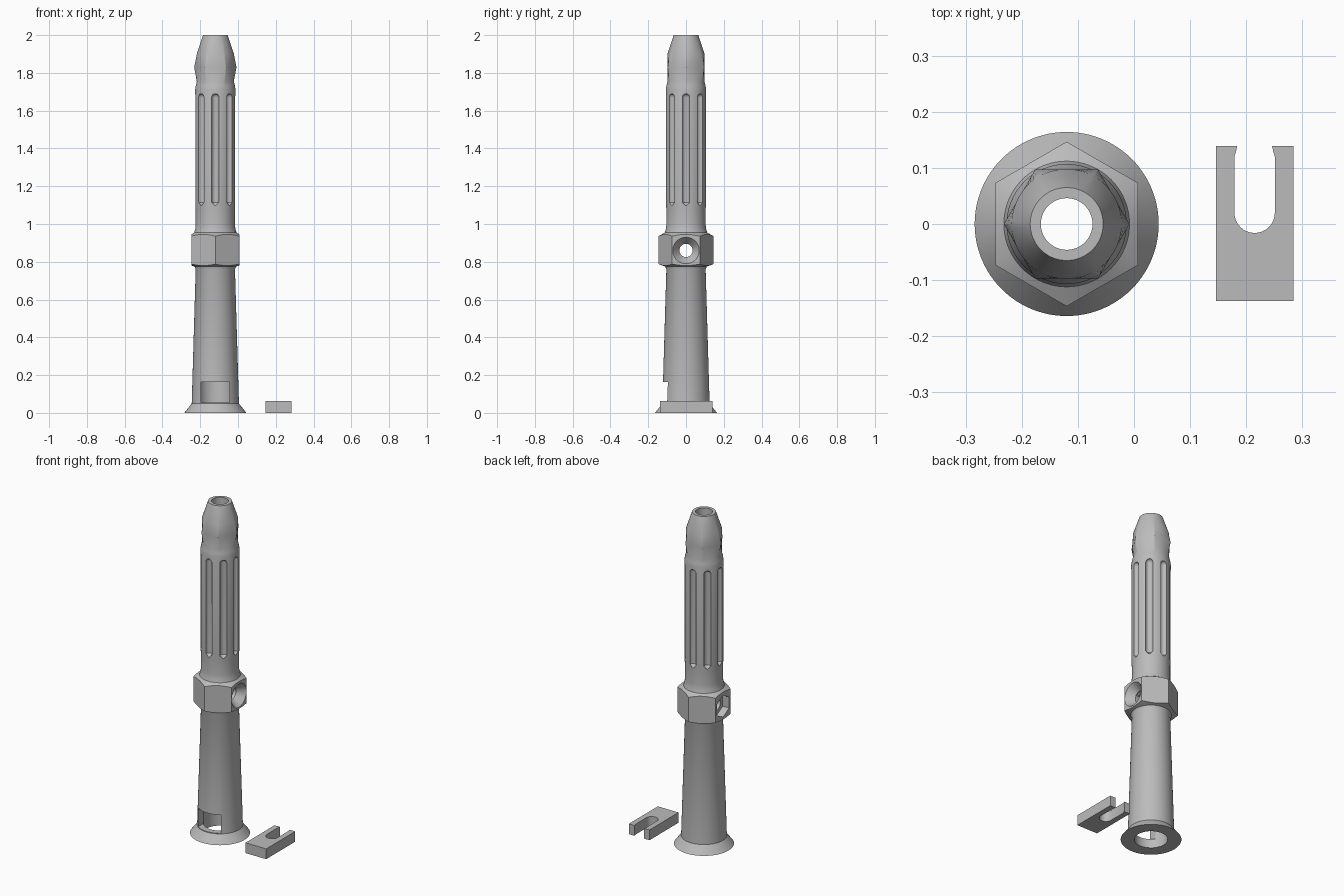
import bpy, bmesh, math
from math import pi, cos, sin

cube = bpy.data.objects.get("Cube")
if cube:
    bpy.data.objects.remove(cube, do_unlink=True)

AXIS_X = -0.12      # centre line of the tube
HOLE_Z = 0.86       # height of the cross hole
SEGS = 96

grey = bpy.data.materials.new("plain_grey")
grey.use_nodes = True
grey.diffuse_color = (0.5, 0.5, 0.5, 1)
grey.node_tree.nodes["Principled BSDF"].inputs["Base Color"].default_value = (0.5, 0.5, 0.5, 1)


def finish(name, bm):
    bmesh.ops.recalc_face_normals(bm, faces=bm.faces)
    mesh = bpy.data.meshes.new(name)
    bm.to_mesh(mesh)
    bm.free()
    mesh.materials.append(grey)
    obj = bpy.data.objects.new(name, mesh)
    bpy.context.collection.objects.link(obj)
    return obj


def lathe(name, rings, segs, closed=False):
    """Loft rings; each ring is (radius, z) or a function of angle giving it."""
    bm = bmesh.new()
    loops = []
    for ring in rings:
        loop = []
        for i in range(segs):
            a = 2 * pi * i / segs
            r, z = ring(a) if callable(ring) else ring
            loop.append(bm.verts.new((r * cos(a), r * sin(a), z)))
        loops.append(loop)
    pairs = list(zip(loops, loops[1:]))
    if closed:
        pairs.append((loops[-1], loops[0]))
    else:
        bm.faces.new(loops[0])
        bm.faces.new(loops[-1])
    for low, high in pairs:
        for i in range(segs):
            j = (i + 1) % segs
            bm.faces.new((low[i], low[j], high[j], high[i]))
    return finish(name, bm)


def smooth(obj):
    bpy.ops.object.select_all(action='DESELECT')
    obj.select_set(True)
    bpy.context.view_layer.objects.active = obj
    bpy.ops.object.shade_smooth_by_angle(angle=math.radians(28))


def hex_radius(a, apothem, first_corner):
    """Radius of a hexagon at an angle."""
    return apothem / cos((a - first_corner) % (pi / 3) - pi / 6)


# Hexagonal collar rings, chamfered by a shallow cone at both ends
def collar(base_z, slope):
    def ring(a):
        r = hex_radius(a, 0.127, pi / 2)
        return r, base_z + slope * (r - 0.127)
    return ring


# Six raised points around the neck
def neck_points(a):
    return hex_radius(a, 0.097, 0), 1.83


outer = [(0.164, 0), (0.125, 0.05), (0.104, 0.76), (0.110, 0.775),
         collar(0.78, 0.4), collar(0.945, -0.5),
         (0.112, 0.955), (0.106, 0.975), (0.104, 1.0), (0.104, 1.08),
         (0.107, 1.12), (0.107, 1.71), (0.104, 1.73), (0.098, 1.755),
         neck_points, (0.098, 1.9), (0.065, 2.0)]
bore = [(0.046, 2.0), (0.046, 0.72), (0.08, 0.66), (0.09, 0.17), (0.09, 0)]
body = lathe("tube_body", outer + bore, SEGS, closed=True)

# Flute cutter: pointed foot, domed top
cutters = []
dome = [(0.02 * cos(t * pi / 12), 1.67 + 0.02 * sin(t * pi / 12)) for t in range(6)]
for k in range(8):
    a = k * pi / 4
    flute = lathe("flute_cutter", [(0.001, 1.095), (0.02, 1.115)] + dome, 24)
    flute.location = (0.108 * cos(a), 0.108 * sin(a), 0)
    cutters.append(flute)

# Cross hole with a countersink on one side and a nut pocket on the other
through = lathe("hole_cutter", [(0.035, -0.2), (0.035, 0.2)], 48)
sink = lathe("countersink_cutter", [(0.034, 0.08), (0.070, 0.127), (0.070, 0.2)], 48)
pocket = lathe("nut_pocket_cutter", [(0.066, -0.2), (0.066, -0.085)], 6)
for cutter in (through, sink, pocket):
    cutter.rotation_euler = (0, pi / 2, 0)
    cutter.location = (0, 0, HOLE_Z)
    cutters.append(cutter)

# Clip slot through the front wall
bm = bmesh.new()
bmesh.ops.create_cube(bm, size=1)
bmesh.ops.scale(bm, vec=(0.15, 0.16, 0.11), verts=bm.verts)
bmesh.ops.translate(bm, vec=(0, -0.13, 0.109), verts=bm.verts)
cutters.append(finish("slot_cutter", bm))

# Apply all cuts, then remove the cutters
bpy.context.view_layer.objects.active = body
for cutter in cutters:
    cutter.hide_render = True
    mod = body.modifiers.new("cut", 'BOOLEAN')
    mod.operation = 'DIFFERENCE'
    mod.solver = 'EXACT'
    mod.object = cutter
    bpy.ops.object.modifier_apply(modifier=mod.name)
for cutter in cutters:
    bpy.data.objects.remove(cutter, do_unlink=True)
body.location.x = AXIS_X
smooth(body)

# Forked clip lying beside the tube
half = [(0.069, -0.137), (0.069, 0.139), (0.031, 0.139), (0.033, 0.130), (0.036, 0.120)]
arc = [(0.036 * cos(t * pi / 16), 0.02 - 0.036 * sin(t * pi / 16)) for t in range(17)]
outline = half + arc + [(-x, y) for x, y in reversed(half)]
bm = bmesh.new()
face = bm.faces.new([bm.verts.new((x, y, 0)) for x, y in outline])
top = bmesh.ops.extrude_face_region(bm, geom=[face])
bmesh.ops.translate(bm, vec=(0, 0, 0.062),
                    verts=[g for g in top["geom"] if isinstance(g, bmesh.types.BMVert)])
clip = finish("fork_clip", bm)
clip.location.x = 0.215
smooth(clip)
